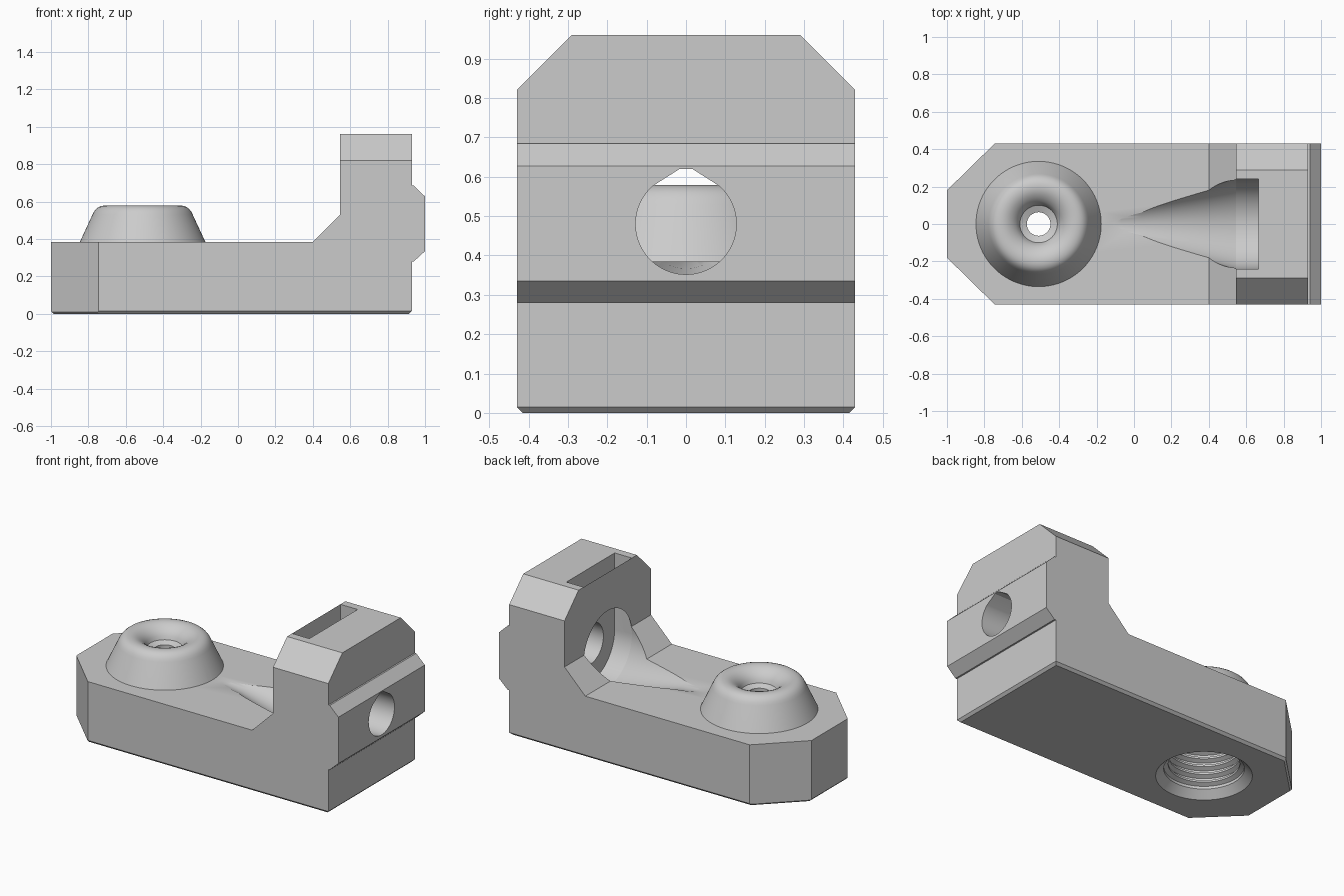
import bpy, bmesh, math
from mathutils import Vector, Matrix

cube = bpy.data.objects.get("Cube")
if cube:
    bpy.data.objects.remove(cube, do_unlink=True)

grey = bpy.data.materials.new("plain grey")
grey.use_nodes = True
colour = (0.6, 0.6, 0.6, 1)
grey.diffuse_color = colour
grey.node_tree.nodes["Principled BSDF"].inputs["Base Color"].default_value = colour


def make_object(name, bm):
    bmesh.ops.recalc_face_normals(bm, faces=bm.faces)
    mesh = bpy.data.meshes.new(name)
    bm.to_mesh(mesh)
    bm.free()
    mesh.materials.append(grey)
    obj = bpy.data.objects.new(name, mesh)
    bpy.context.collection.objects.link(obj)
    return obj


def loft(name, rings):
    """Skin a list of equal-length point rings and cap both ends."""
    bm = bmesh.new()
    loops = [[bm.verts.new(p) for p in ring] for ring in rings]
    n = len(loops[0])
    for a, b in zip(loops, loops[1:]):
        for i in range(n):
            j = (i + 1) % n
            bm.faces.new((a[i], a[j], b[j], b[i]))
    bm.faces.new(loops[0])
    bm.faces.new(loops[-1])
    return make_object(name, bm)


def revolve(name, profile, matrix, sides=96):
    """Turn (radius, height) points around the local z axis."""
    angles = [math.tau * i / sides for i in range(sides)]
    return loft(name, [[matrix @ Vector((r * math.cos(a), r * math.sin(a), h))
                        for a in angles] for r, h in profile])


def combine(target, tool, operation):
    tool.hide_render = True
    mod = target.modifiers.new(operation, 'BOOLEAN')
    mod.object, mod.operation, mod.solver = tool, operation, 'EXACT'
    bpy.context.view_layer.objects.active = target
    bpy.ops.object.modifier_apply(modifier=mod.name)
    bpy.data.objects.remove(tool, do_unlink=True)


# Body: side outline with upright post and rear rail
W = 0.43
side = [(-1, 0), (0.93, 0), (0.93, 0.28), (0.94, 0.28), (1, 0.335), (1, 0.627),
        (0.94, 0.685), (0.93, 0.685), (0.93, 0.96), (0.545, 0.96),
        (0.545, 0.53), (0.4, 0.385), (-1, 0.385)]
body = loft("bracket_body", [[(x, y, z) for x, z in side] for y in (-W, W)])

# Chamfers: post shoulders, end corners and the bottom rim
bm = bmesh.new()
bm.from_mesh(body.data)
c = 0.015
cuts = [((1, 0, -1), (0.93 - c, 0, 0)), ((-1, 0, -1), (-1 + c, 0, 0))]
for s in (-1, 1):
    cuts += [((0, s, 1), (0, s * 0.29, 0.96)),
             ((-0.7, s * 0.714, 0), (-1, s * 0.18, 0)),
             ((0, s, -1), (0, s * (W - c), 0)),
             ((-0.7, s * 0.714, -1), (-1 + c, s * 0.18, 0))]
for normal, point in cuts:
    cut = bmesh.ops.bisect_plane(
        bm, geom=bm.verts[:] + bm.edges[:] + bm.faces[:], plane_co=point,
        plane_no=Vector(normal).normalized(), clear_outer=True)
    edges = [e for e in cut["geom_cut"] if isinstance(e, bmesh.types.BMEdge)]
    bmesh.ops.edgenet_fill(bm, edges=edges)
bmesh.ops.recalc_face_normals(bm, faces=bm.faces)
bm.to_mesh(body.data)
bm.free()

# Flared channel running into the post
AXIS = 0.48
along_x = Matrix.Translation((0, 0, AXIS)) @ Matrix.Rotation(math.pi / 2, 4, 'Y')
combine(body, revolve("channel_cutter", [
    (0.088, -0.18), (0.099, -0.07), (0.113, 0.04), (0.204, 0.4),
    (0.24, 0.545), (0.24, 0.6)], along_x), 'DIFFERENCE')

# Open-topped round-bottomed slot in the post
arc = [math.pi + math.pi * i / 48 for i in range(49)]
slot = [(0.24 * math.cos(a), AXIS + 0.24 * math.sin(a)) for a in arc]
slot += [(0.24, 1.1), (-0.24, 1.1)]
combine(body, loft("slot_cutter", [[(x, y, z) for y, z in slot]
                                   for x in (0.545, 0.665)]), 'DIFFERENCE')

# Hole through the rail with a peaked, flat-tipped top
start, sweep = math.radians(130), math.radians(280)
hole = [(0.128 * math.cos(start + sweep * i / 60),
         AXIS + 0.128 * math.sin(start + sweep * i / 60)) for i in range(61)]
hole += [(0.016, 0.62), (-0.016, 0.62)]
combine(body, loft("rail_hole_cutter", [[(x, y, z) for y, z in hole]
                                        for x in (0.6, 1.1)]), 'DIFFERENCE')

# Round nozzle seat with a rolled lip and dished centre
upright = Matrix.Translation((-0.51, 0, 0))
seat = [(0.335, 0.3), (0.335, 0.385), (0.268, 0.53), (0.26, 0.546),
        (0.249, 0.56), (0.235, 0.571), (0.218, 0.577), (0.2, 0.579),
        (0.18, 0.577), (0.16, 0.57), (0.14, 0.558), (0.122, 0.542),
        (0.108, 0.522), (0.1, 0.5), (0.05, 0.48)]
combine(body, revolve("nozzle_seat", seat, upright), 'UNION')

# Threaded bore from below, narrowing to a small through hole
bore = [(0.28, -0.01), (0.225, 0.045)]
for i in range(6):
    z = 0.05 + 0.05 * i
    bore += [(0.225, z), (0.225, z + 0.012), (0.2, z + 0.025), (0.2, z + 0.037)]
bore += [(0.2, 0.37), (0.063, 0.43), (0.063, 0.7)]
combine(body, revolve("bore_cutter", bore, upright), 'DIFFERENCE')

# Smooth the round surfaces, keep the edges crisp
bpy.ops.object.select_all(action='DESELECT')
body.select_set(True)
bpy.context.view_layer.objects.active = body
bpy.ops.object.shade_smooth_by_angle(angle=math.radians(25))
